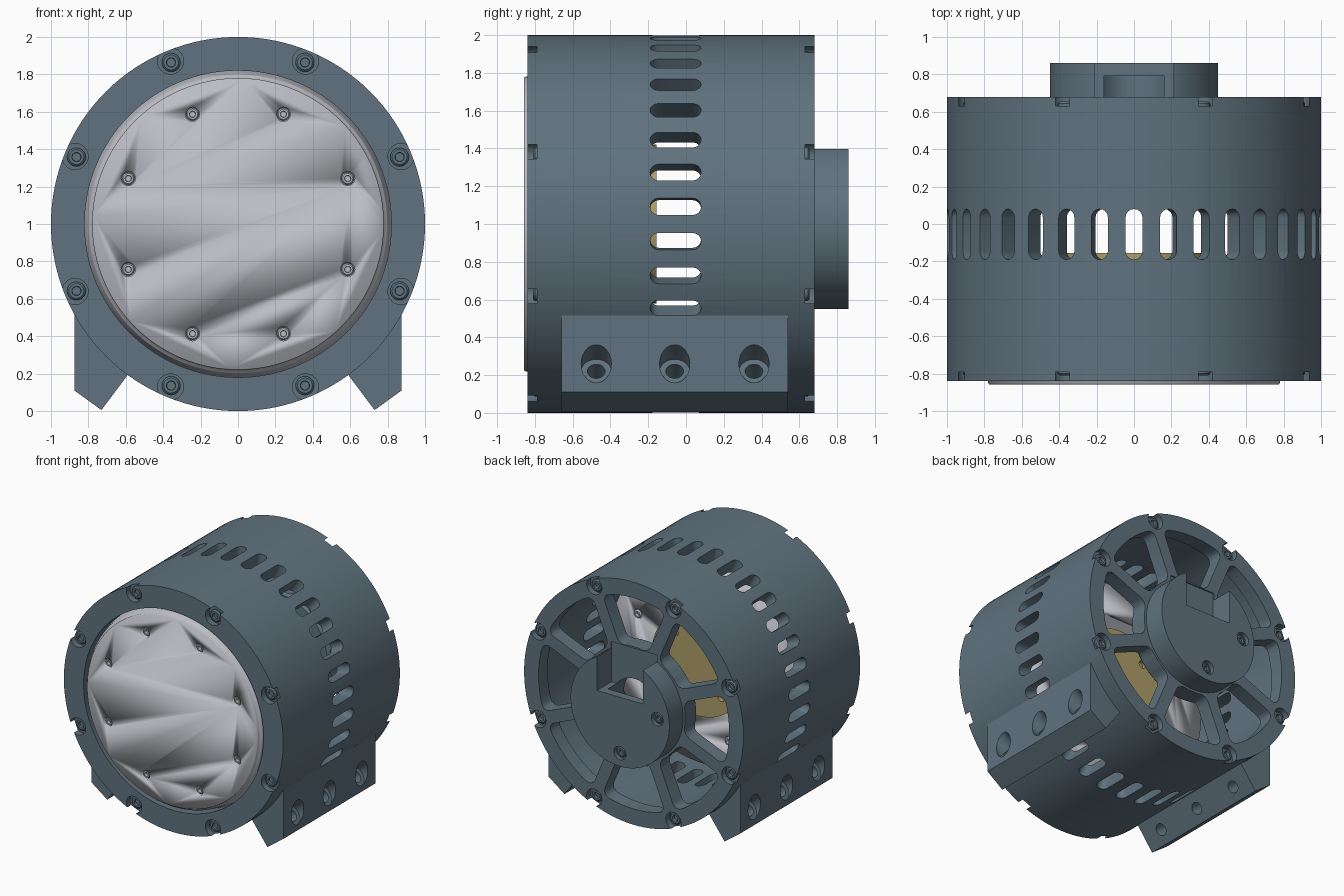
import bpy, bmesh
from math import sin, cos, pi, radians, asin
from mathutils import Vector

if "Cube" in bpy.data.objects:
    bpy.data.objects.remove(bpy.data.objects["Cube"])

def material(name, rgb):
    m = bpy.data.materials.new(name)
    m.diffuse_color = (*rgb, 1)
    m.use_nodes = True
    m.node_tree.nodes["Principled BSDF"].inputs["Base Color"].default_value = m.diffuse_color
    return m

SLATE = material("slate_paint", (0.115, 0.17, 0.21))
SILVER = material("silver_metal", (0.5, 0.51, 0.55))
BRASS = material("brass", (0.43, 0.34, 0.14))
X, Y, Z = Vector((1, 0, 0)), Vector((0, 1, 0)), Vector((0, 0, 1))
AXIS = Vector((0, 0, 1))                       # motor axis runs along y at z = 1

def finish(bm, name, mat=None):
    bmesh.ops.remove_doubles(bm, verts=bm.verts, dist=1e-5)
    bmesh.ops.recalc_face_normals(bm, faces=bm.faces)
    me = bpy.data.meshes.new(name)
    bm.to_mesh(me)
    bm.free()
    ob = bpy.data.objects.new(name, me)
    bpy.context.collection.objects.link(ob)
    if mat:
        me.materials.append(mat)
    return ob

def lathe(bm, profile, c=AXIS, n=128):
    """Revolve a closed (radius, y) profile about the y direction through c."""
    rings = [[bm.verts.new(c + Vector((r * cos(2 * pi * i / n), y, r * sin(2 * pi * i / n))))
              for i in range(n)] for r, y in profile]
    for k, a in enumerate(rings):
        b = rings[(k + 1) % len(rings)]
        if profile[k][0] == 0 and profile[(k + 1) % len(profile)][0] == 0:
            continue
        for i in range(n):
            j = (i + 1) % n
            if profile[k][0] == 0:
                bm.faces.new((a[0], b[j], b[i]))
            elif profile[(k + 1) % len(profile)][0] == 0:
                bm.faces.new((a[i], a[j], b[0]))
            else:
                bm.faces.new((a[i], a[j], b[j], b[i]))
    loose = [v for v in bm.verts if not v.link_faces]
    bmesh.ops.delete(bm, geom=loose, context='VERTS')

def prism(bm, pts, o, u, v, w, w0, w1):
    """Extrude 2D points (in u, v) from w0 to w1 along w; return the long edges."""
    a = [bm.verts.new(o + u * p + v * q + w * w0) for p, q in pts]
    b = [bm.verts.new(o + u * p + v * q + w * w1) for p, q in pts]
    bm.faces.new(a)
    bm.faces.new(b[::-1])
    n = len(pts)
    for i in range(n):
        bm.faces.new((a[i], a[(i + 1) % n], b[(i + 1) % n], b[i]))
    return [bm.edges.get((a[i], b[i])) for i in range(n)]

def circle(r, n=24):
    return [(r * cos(2 * pi * i / n), r * sin(2 * pi * i / n)) for i in range(n)]

def polar(r, deg):
    return Vector((r * cos(radians(deg)), 0, 1 + r * sin(radians(deg))))

def cut(ob, bm):
    cutter = finish(bm, "cutter")
    cutter.hide_render = True
    mod = ob.modifiers.new("cut", 'BOOLEAN')
    mod.operation, mod.solver, mod.object = 'DIFFERENCE', 'EXACT', cutter
    bpy.context.view_layer.objects.active = ob
    bpy.ops.object.modifier_apply(modifier=mod.name)
    bpy.data.objects.remove(cutter, do_unlink=True)

def smooth(ob, deg=30):
    bpy.ops.object.select_all(action='DESELECT')
    ob.select_set(True)
    bpy.context.view_layer.objects.active = ob
    bpy.ops.object.shade_smooth_by_angle(angle=radians(deg))

EIGHT = [22.5 + 45 * k for k in range(8)]

# housing shell with rear plate and hollow hub
bm = bmesh.new()
lathe(bm, [(.82, -.84), (1, -.84), (1, .68), (.45, .68), (.45, .86), (0, .86), (0, .79),
           (.2, .79), (.2, .52), (.45, .52), (.49, .56), (.88, .56), (.88, -.72), (.82, -.72)])
housing = finish(bm, "housing", SLATE)

# ring of 34 cooling slots
bm = bmesh.new()
stadium = [(.045 * cos(pi * i / 8), .09 + .045 * sin(pi * i / 8)) for i in range(9)]
stadium += [(-p, -q) for p, q in stadium]
for k in range(34):
    a = pi / 2 + 2 * pi * k / 34
    rad, tan = Vector((cos(a), 0, sin(a))), Vector((-sin(a), 0, cos(a)))
    prism(bm, stadium, AXIS - Y * .055, tan, Y, rad, .8, 1.1)
cut(housing, bm)

# eight rounded windows between the rear spokes
bm = bmesh.new()
for k in range(8):
    pts = []
    for r, n, sgn in ((.87, 6, 1), (.47, 3, -1)):
        h = pi / 8 - asin(.05 / r)
        for i in range(n + 1):
            a = k * pi / 4 + sgn * h * (2 * i / n - 1)
            pts.append((r * cos(a), r * sin(a)))
    edges = prism(bm, pts, AXIS, X, Z, Y, .45, .72)
    bmesh.ops.bevel(bm, geom=[edges[i] for i in (0, 6, 7, 10)], offset=.06,
                    offset_type='OFFSET', segments=4, profile=.5, affect='EDGES')
cut(housing, bm)

# counterbores for rim screws and hub screws
HUB_SCREWS = [Vector((-.34, 0, 1.03)), Vector((0, 0, .66))]
bm = bmesh.new()
for d in EIGHT:
    for y0, y1 in ((-.9, -.79), (.63, .75)):
        prism(bm, circle(.07), polar(.943, d), X, Z, Y, y0, y1)
for p in HUB_SCREWS:
    prism(bm, circle(.055), p, X, Z, Y, .825, .9)
cut(housing, bm)

# keyway notch in the top of the hub
bm = bmesh.new()
prism(bm, [(-.21, 1.12), (.21, 1.12), (.21, 1.455), (-.21, 1.455)],
      Vector((0, 0, 0)), X, Z, Y, .67, .95)
cut(housing, bm)
smooth(housing)

# socket screws (s = outward y direction)
def screws(name, spots, y, s, r, mat):
    bm = bmesh.new()
    for p in spots:
        b = y - s * .05
        lathe(bm, [(0, b), (r, b), (r, y - s * .01), (r * .8, y), (r * .5, y),
                   (r * .45, y - s * .025), (0, y - s * .025)], p, 20)
    smooth(finish(bm, name, mat))

rim = [polar(.935, d) for d in EIGHT]
screws("front_rim_screws", rim, -.81, -1, .05, SLATE)
screws("rear_rim_screws", rim, .655, 1, .05, SLATE)
screws("hub_screws", HUB_SCREWS, .845, 1, .04, SLATE)

# mounting feet with three slanted bolt holes each
for side, name in ((1, "right_foot"), (-1, "left_foot")):
    mx = X * side
    bm = bmesh.new()
    prism(bm, [(.875, .516), (.875, .11), (.73, .005), (.59, .192), (.64, .30), (.80, .49)],
          Vector((0, 0, 0)), mx, Z, Y, -.66, .54)
    foot = finish(bm, name, SLATE)
    w = (mx * .79 + Z * .61).normalized()
    u = Y.cross(w)
    for r, w0, w1 in ((.08, -.065, .3), (.047, -.4, .1)):
        bm = bmesh.new()
        for y in (-.475, -.06, .36):
            prism(bm, circle(r), mx * .875 + Y * y + Z * .26, u, Y, w, w0, w1)
        cut(foot, bm)
    smooth(foot)

# front cover: silver drum with stepped rim, fully smooth shaded
bm = bmesh.new()
lathe(bm, [(0, -.858), (.775, -.858), (.78, -.85), (.78, -.835), (.795, -.83), (.8, -.82),
           (.83, -.70), (.83, -.21), (0, -.21)])
bmesh.ops.dissolve_limit(bm, angle_limit=radians(1), verts=bm.verts, edges=bm.edges)
cover = finish(bm, "front_cover", SILVER)
bm = bmesh.new()
for d in EIGHT:
    for y0, y1 in ((-.9, -.82), (-.24, -.15)):
        prism(bm, circle(.038, 16), polar(.635, d), X, Z, Y, y0, y1)
cut(cover, bm)
for f in cover.data.polygons:
    f.use_smooth = True
screws("cover_screws", [polar(.635, d) for d in EIGHT], -.846, -1, .034, SILVER)
screws("inner_cover_screws", [polar(.635, d) for d in EIGHT], -.2, 1, .034, SILVER)

# brass plate in the middle of the inner face
bm = bmesh.new()
lathe(bm, [(0, -.22), (.42, -.22), (.42, -.155), (0, -.155)], n=64)
plate = finish(bm, "brass_plate", BRASS)
bm = bmesh.new()
for k in range(4):
    prism(bm, circle(.032, 16), polar(.3, 45 + 90 * k), X, Z, Y, -.19, -.1)
cut(plate, bm)
smooth(plate)
